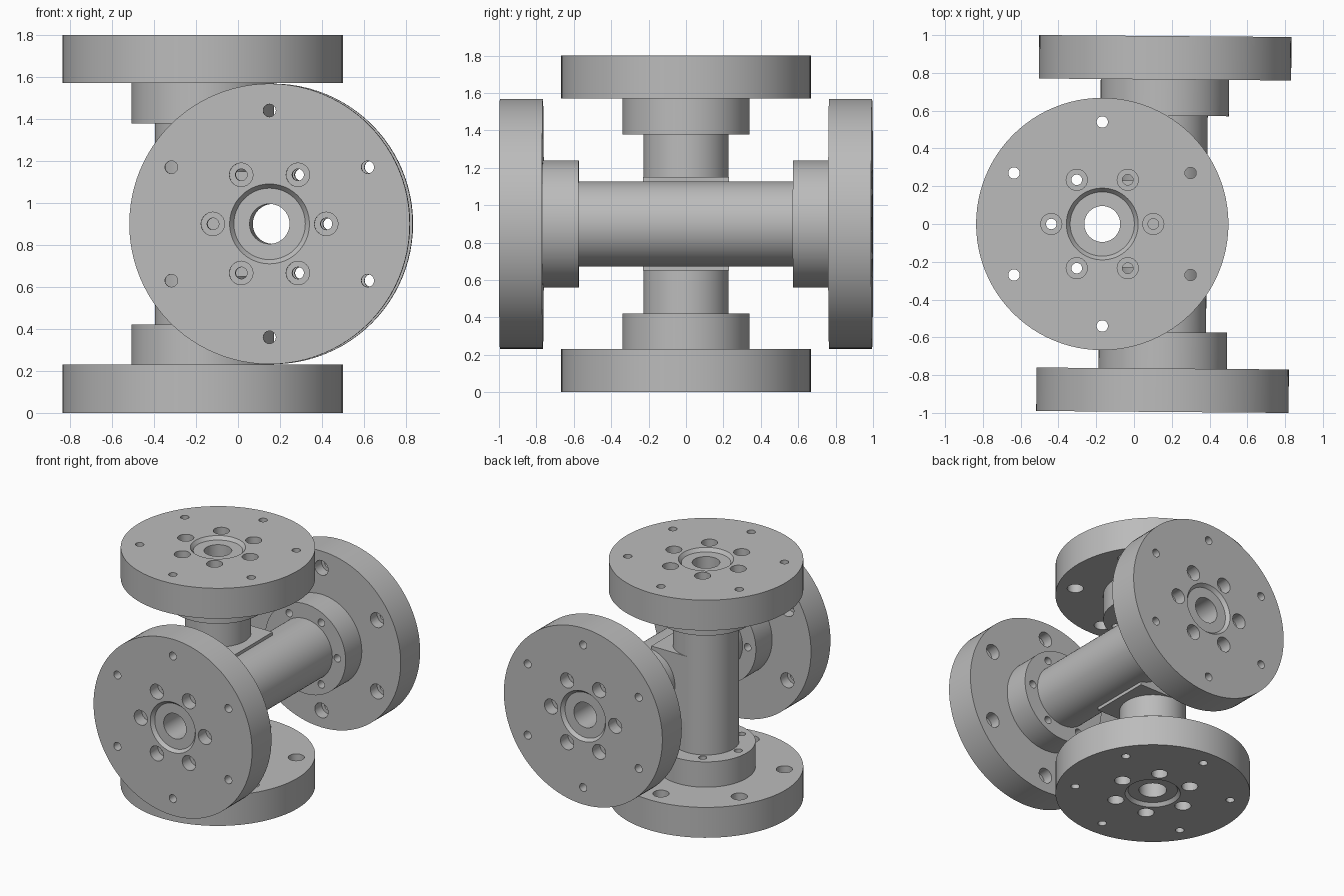
import bpy, bmesh, math
from mathutils import Matrix, Vector

cube = bpy.data.objects.get("Cube")
if cube:
    bpy.data.objects.remove(cube)

grey = bpy.data.materials.new("machined grey")
grey.use_nodes = True
colour = (0.5, 0.5, 0.5, 1)
grey.diffuse_color = colour
grey.node_tree.nodes["Principled BSDF"].inputs["Base Color"].default_value = colour

FLANGE, COLLAR, PIPE, BORE = 0.668, 0.34, 0.228, 0.095
THICK, COLLAR_END = 0.23, 0.422


def lathe(bm, profile, segments, matrix=Matrix()):
    """Revolve a closed (radius, z) profile about z."""
    part = bmesh.new()
    verts = [part.verts.new((r, 0, z)) for r, z in profile]
    edges = [part.edges.new((a, b)) for a, b in zip(verts, verts[1:] + verts[:1])]
    bmesh.ops.spin(part, geom=verts + edges, cent=(0, 0, 0), axis=(0, 0, 1),
                   angle=math.tau, steps=segments, use_merge=True)
    bmesh.ops.remove_doubles(part, verts=part.verts, dist=1e-5)
    bmesh.ops.dissolve_degenerate(part, edges=part.edges, dist=1e-5)
    bmesh.ops.recalc_face_normals(part, faces=part.faces)
    part.transform(matrix)
    mesh = bpy.data.meshes.new("part")
    part.to_mesh(mesh)
    part.free()
    bm.from_mesh(mesh)
    bpy.data.meshes.remove(mesh)


def make_object(name, bm):
    mesh = bpy.data.meshes.new(name)
    bm.to_mesh(mesh)
    bm.free()
    obj = bpy.data.objects.new(name, mesh)
    bpy.context.collection.objects.link(obj)
    mesh.materials.append(grey)
    return obj


def select(obj):
    bpy.ops.object.select_all(action='DESELECT')
    obj.select_set(True)
    bpy.context.view_layer.objects.active = obj


def cut(obj, cutter):
    select(obj)
    mod = obj.modifiers.new("cut", 'BOOLEAN')
    mod.operation, mod.solver, mod.object = 'DIFFERENCE', 'EXACT', cutter
    bpy.ops.object.modifier_apply(modifier=mod.name)
    bpy.data.objects.remove(cutter)


def flanged_pipe(name, h, placement):
    # Hollow pipe with collars, flanges and a chamfered seat in each end
    half = [(BORE, h - 0.025), (0.17, h - 0.025), (0.19, h), (FLANGE, h),
            (FLANGE, h - THICK), (COLLAR, h - THICK),
            (COLLAR, h - COLLAR_END), (PIPE, h - COLLAR_END)]
    bm = bmesh.new()
    lathe(bm, half + [(r, -z) for r, z in reversed(half)], 96)
    pipe = make_object(name, bm)

    # Counterbored bolt holes: inner ring from outside, outer ring from behind
    inner = [(0, h + 0.05), (0.056, h + 0.05), (0.056, h - 0.09),
             (0.028, h - 0.09), (0.028, h - 0.5), (0, h - 0.5)]
    outer = [(0, h + 0.05), (0.03, h + 0.05), (0.03, h - 0.15),
             (0.056, h - 0.15), (0.056, h - 0.28), (0, h - 0.28)]
    bm = bmesh.new()
    for flip in (0, math.pi):
        for i in range(6):
            for profile, radius, turn in ((inner, 0.27, 0), (outer, 0.54, 30)):
                spot = (Matrix.Rotation(flip, 4, 'X')
                        @ Matrix.Rotation(math.radians(60 * i + turn), 4, 'Z')
                        @ Matrix.Translation((radius, 0, 0)))
                lathe(bm, profile, 24, spot)
    cutter = make_object(name + "_hole_cutter", bm)
    cutter.hide_render = True
    cut(pipe, cutter)
    pipe.data.transform(placement)
    select(pipe)
    bpy.ops.object.shade_smooth_by_angle(angle=math.radians(30))


upright = Matrix.Translation((-0.168, 0, 0.9))
crosswise = (Matrix.Translation((0.158, 0, 0.9))
             @ Matrix.Rotation(math.radians(-0.45), 4, 'Z')
             @ Matrix.Rotation(math.pi / 2, 4, 'X'))
flanged_pipe("upright_flanged_pipe", 0.9, upright)
flanged_pipe("crosswise_flanged_pipe", 0.995, crosswise)

# Block joining the two pipes, hollowed clear of both bores
bm = bmesh.new()
bmesh.ops.create_cube(bm, size=1, matrix=Matrix.Translation((-0.019, 0, 0.9))
                      @ Matrix.Diagonal(Vector((0.298, 0.46, 0.5, 1))))
block = make_object("joining_block", bm)
for placement in (upright, crosswise):
    bm = bmesh.new()
    lathe(bm, [(0, 0.6), (0.15, 0.6), (0.15, -0.6), (0, -0.6)], 48, placement)
    cutter = make_object("bore_cutter", bm)
    cutter.hide_render = True
    cut(block, cutter)
